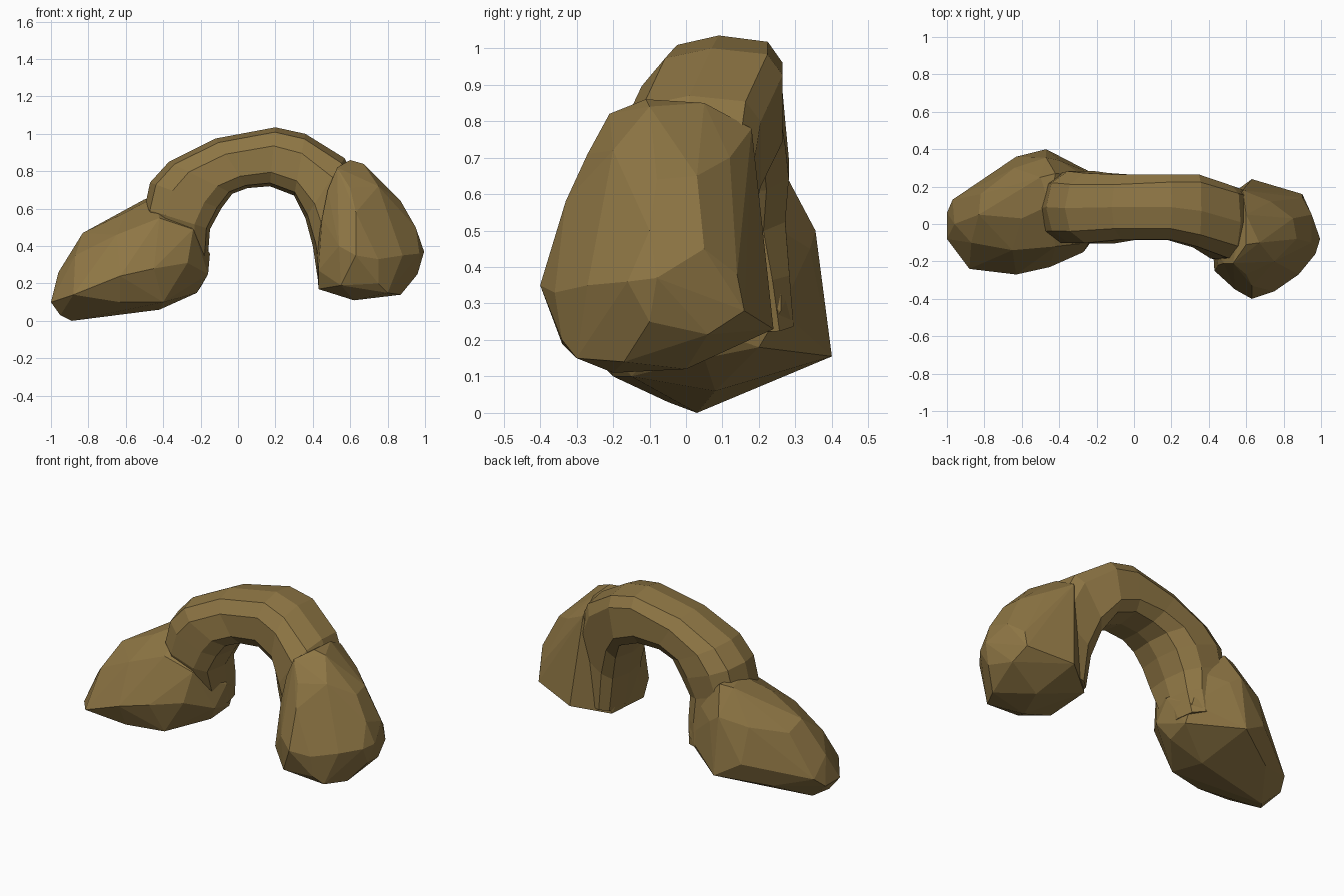
import bpy, bmesh, math
from mathutils import Vector

cube = bpy.data.objects.get("Cube")
if cube:
    bpy.data.objects.remove(cube, do_unlink=True)

# Sandstone colour shared by every part
stone = bpy.data.materials.new("brown_sandstone")
stone.use_nodes = True
colour = (0.27, 0.18, 0.058, 1)
stone.diffuse_color = colour
stone.node_tree.nodes["Principled BSDF"].inputs["Base Color"].default_value = colour


def finish(name, bm):
    """Turn a bmesh into a flat shaded stone object."""
    bmesh.ops.recalc_face_normals(bm, faces=bm.faces[:])
    mesh = bpy.data.meshes.new(name)
    bm.to_mesh(mesh)
    bm.free()
    mesh.materials.append(stone)
    obj = bpy.data.objects.new(name, mesh)
    bpy.context.collection.objects.link(obj)
    return obj


def boulder(name, corners):
    """Faceted boulder: the convex hull of its corner points."""
    bm = bmesh.new()
    for corner in corners:
        bm.verts.new(corner)
    bmesh.ops.convex_hull(bm, input=bm.verts[:])
    loose = [v for v in bm.verts if not v.link_faces]
    bmesh.ops.delete(bm, geom=loose, context='VERTS')
    bmesh.ops.dissolve_limit(bm, angle_limit=math.radians(4),
                             verts=bm.verts[:], edges=bm.edges[:])
    return finish(name, bm)


def swept_arch(name, sections, sides=10):
    """Loft rounded polygon sections along the span of the arch."""
    bm = bmesh.new()
    rings = []
    for (ix, iz), (ox, oz), (front, back), back_power in sections:
        inner, outer = Vector((ix, 0, iz)), Vector((ox, 0, oz))
        middle, reach = (inner + outer) / 2, (outer - inner) / 2
        depth, centre = (back - front) / 2, (back + front) / 2
        ring = []
        for i in range(sides):
            a = math.tau * i / sides
            c, s = math.cos(a), math.sin(a)
            # The front slopes at the top and is square below
            front_power = 0.85 if c > 0 else 0.55
            power = back_power if s > 0 else front_power
            u = math.copysign(abs(c) ** power, c)
            v = math.copysign(abs(s) ** power, s)
            ring.append(bm.verts.new(middle + reach * u + Vector((0, centre + depth * v, 0))))
        rings.append(ring)
    for r, q in zip(rings, rings[1:]):
        for i in range(sides):
            j = (i + 1) % sides
            bm.faces.new((r[i], r[j], q[j], q[i]))
    bm.faces.new(rings[0])
    bm.faces.new(rings[-1])
    return finish(name, bm)


# Arch span: inner edge (x, z), outer edge (x, z), front and back y, back roundness
swept_arch("arch_span", [
    ((-.18, .22), (-.48, .28), (.02, .3), .7),
    ((-.16, .36), (-.48, .42), (-.05, .29), .7),
    ((-.15, .49), (-.5, .6), (-.11, .28), .8),
    ((-.09, .6), (-.47, .74), (-.11, .29), .8),
    ((-.03, .68), (-.37, .85), (-.11, .28), .8),
    ((.05, .71), (-.12, .975), (-.09, .27), .75),
    ((.17, .72), (.2, 1.035), (-.09, .27), .55),
    ((.3, .67), (.36, 1), (-.13, .27), .5),
    ((.36, .55), (.57, .87), (-.19, .21), .5),
    ((.4, .4), (.7, .6), (-.2, .17), .5),
    ((.43, .2), (.7, .25), (-.2, .16), .5),
])

# Right foot: a long wedge with a sloping underside
boulder("right_foot_boulder", [
    # underside
    (-.89, .03, 0), (-.95, -.05, .03), (-.63, -.2, .1), (-.42, .08, .06),
    (-.4, -.15, .1), (-.22, .05, .15), (-.2, .2, .18), (-.47, .4, .155),
    (-.75, .23, .1), (-.6, .29, .115),
    # waist
    (-1, -.08, .1), (-1, .06, .1), (-.97, .13, .16), (-.88, -.24, .14),
    (-.63, -.27, .24), (-.45, -.23, .28), (-.27, -.15, .31), (-.16, 0, .25),
    (-.15, .1, .36), (-.63, .36, .25), (-.77, .24, .3), (-.2, .26, .28),
    (-.47, .38, .32),
    # upper slopes
    (-.96, 0, .26), (-.87, -.1, .35), (-.83, .05, .47), (-.82, .16, .42),
    (-.65, -.14, .46), (-.42, -.12, .55), (-.24, -.1, .49),
    (-.6, .03, .58), (-.58, .17, .6), (-.5, .25, .65), (-.45, .1, .66),
    (-.47, .355, .5), (-.64, .3, .46), (-.4, .34, .45), (-.42, .27, .66),
    (-.27, .26, .5),
])

# Left foot: a tall egg shaped boulder leaning forwards
boulder("left_foot_boulder", [
    # underside
    (.62, -.2, .11), (.7, 0, .12), (.87, -.17, .14), (.8, -.3, .15),
    (.43, -.2, .17), (.44, .1, .18), (.63, .24, .23), (.92, .06, .215),
    (.75, -.34, .2), (.55, -.34, .19),
    # waist
    (.43, -.25, .27), (.63, -.4, .35), (.75, -.36, .33), (.54, -.35, .4),
    (.88, -.27, .35), (.995, -.08, .37), (.97, -.16, .36), (.96, -.1, .25),
    (.95, .05, .45), (.9, .16, .28), (.9, .14, .38), (.42, -.1, .4),
    # crown
    (.63, -.33, .58), (.45, -.22, .55), (.48, -.21, .7), (.6, -.27, .71),
    (.53, -.21, .82), (.6, -.11, .86), (.67, -.1, .84), (.75, -.2, .72),
    (.87, -.08, .64), (.95, -.1, .5), (.85, .03, .65), (.73, .12, .7),
    (.6, .05, .85), (.58, .18, .78),
])
